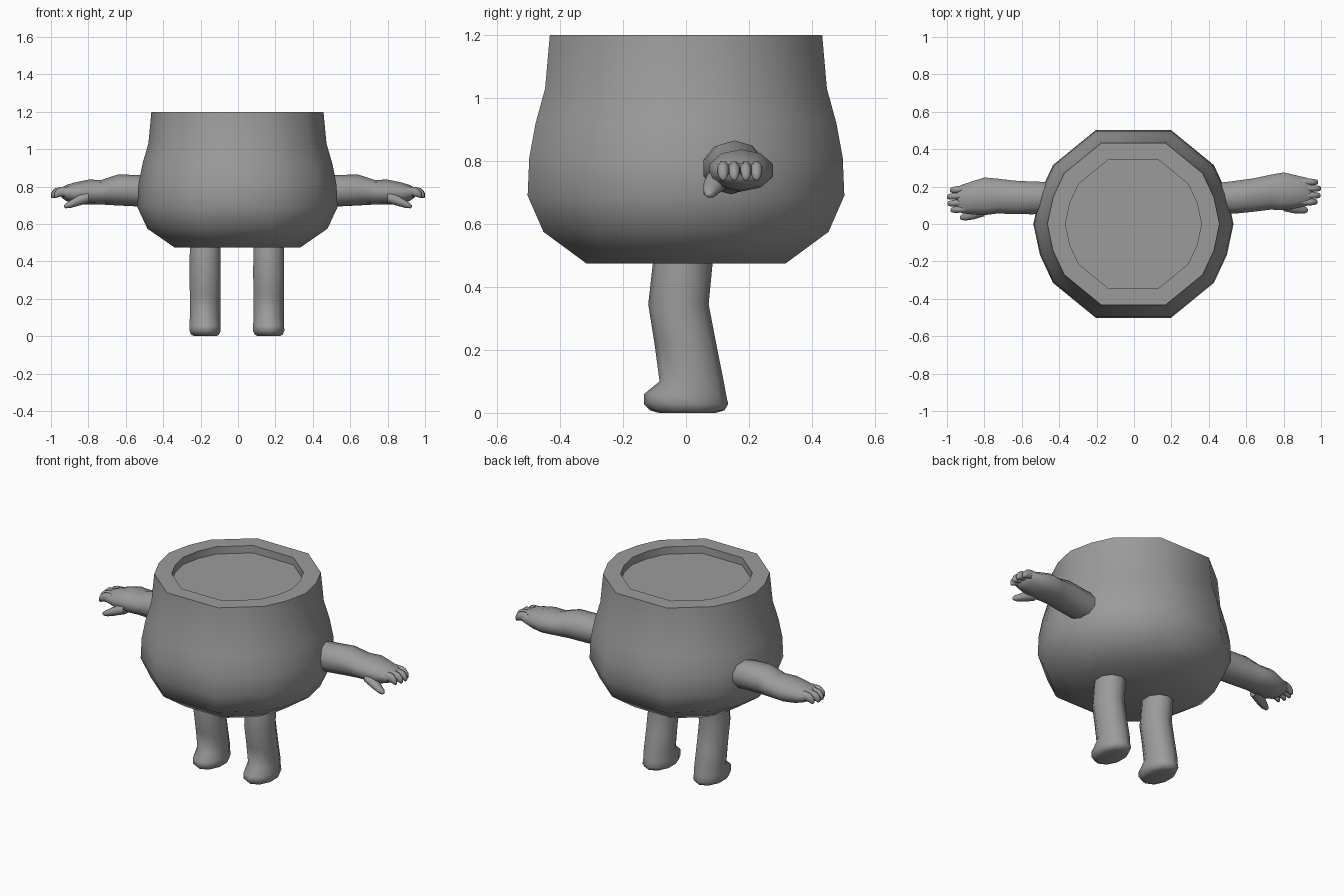
import bpy, bmesh, math

grey = bpy.data.materials.new("plain grey")
grey.diffuse_color = (0.33, 0.33, 0.33, 1)


def loft(bm, rings):
    """Skin a list of equal point rings and cap both ends."""
    loops = [[bm.verts.new(p) for p in ring] for ring in rings]
    n = len(loops[0])
    faces = []
    for a, b in zip(loops, loops[1:]):
        for i in range(n):
            j = (i + 1) % n
            faces.append(bm.faces.new((a[i], a[j], b[j], b[i])))
    faces.append(bm.faces.new(loops[0][::-1]))
    faces.append(bm.faces.new(loops[-1]))
    bmesh.ops.recalc_face_normals(bm, faces=faces)


def finish(bm, name, angle):
    mesh = bpy.data.meshes.new(name)
    bm.to_mesh(mesh)
    bm.free()
    mesh.materials.append(grey)
    ob = bpy.data.objects.new(name, mesh)
    bpy.context.collection.objects.link(ob)
    bpy.ops.object.select_all(action='DESELECT')
    ob.select_set(True)
    bpy.context.view_layer.objects.active = ob
    bpy.ops.object.shade_smooth_by_angle(angle=math.radians(angle))


def circle(n):
    return [(math.cos(2 * math.pi * (i + 0.5) / n),
             math.sin(2 * math.pi * (i + 0.5) / n)) for i in range(n)]


# Round pot body with a shallow recess in the top
quarter = [(0.535, 0), (0.50, 0.165), (0.43, 0.315), (0.20, 0.503)]
half = quarter + [(-x, y) for x, y in quarter[::-1]]
outline = half + [(x, -y) for x, y in half[-2:0:-1]]
profile = [(0.63, 0.475), (0.90, 0.575), (1.0, 0.69), (0.99, 0.81),
           (0.95, 0.92), (0.89, 1.03), (0.86, 1.2), (0.68, 1.2), (0.68, 1.155)]
bm = bmesh.new()
loft(bm, [[(x * s - 0.003, y * s, z) for x, y in outline] for s, z in profile])
finish(bm, "body", 50)

# Legs: z, centre y, half width x, half depth y
leg = [(0.52, -0.005, 0.085, 0.095), (0.46, -0.012, 0.086, 0.095),
       (0.345, -0.024, 0.087, 0.096), (0.22, -0.002, 0.086, 0.098),
       (0.10, 0.018, 0.086, 0.102), (0.06, -0.003, 0.087, 0.130),
       (0.028, 0.0, 0.088, 0.134), (0.008, 0.004, 0.078, 0.118),
       (0.0, 0.004, 0.060, 0.09)]

# Arms and digits: x, centre y, centre z, half depth y, half height z
arm = [(0.42, 0.14, 0.775, 0.080, 0.080), (0.54, 0.143, 0.778, 0.092, 0.084),
       (0.64, 0.155, 0.782, 0.094, 0.083), (0.73, 0.170, 0.770, 0.098, 0.066),
       (0.80, 0.175, 0.770, 0.106, 0.067), (0.87, 0.172, 0.765, 0.092, 0.058),
       (0.92, 0.172, 0.766, 0.080, 0.042), (0.945, 0.172, 0.768, 0.068, 0.025)]
thumb = [(0.80, 0.11, 0.745, 0.045, 0.035), (0.86, 0.088, 0.722, 0.034, 0.029),
         (0.90, 0.078, 0.704, 0.025, 0.021), (0.922, 0.074, 0.697, 0.016, 0.014),
         (0.93, 0.073, 0.695, 0.007, 0.006)]
digits = [thumb]
for y, tip in ((0.118, 0.982), (0.153, 0.997), (0.19, 1.0), (0.224, 0.985)):
    digits.append([(0.90, y, 0.772, 0.021, 0.030),
                   (0.945, y, 0.773, 0.020, 0.027),
                   (tip - 0.022, y, 0.768, 0.018, 0.026),
                   (tip - 0.006, y, 0.757, 0.014, 0.021),
                   (tip, y, 0.752, 0.007, 0.011)])

for side, word in ((1, "right"), (-1, "left")):
    bm = bmesh.new()
    loft(bm, [[(side * 0.17 - 0.006 + c * rx, cy + s * ry, z) for c, s in circle(10)]
              for z, cy, rx, ry in leg])
    finish(bm, word + "_leg", 60)

    # The left arm swings slightly further forward
    swing = 0.0 if side > 0 else -0.09
    bm = bmesh.new()
    for part, n in [(arm, 10)] + [(d, 8) for d in digits]:
        loft(bm, [[(side * x, cy + swing * (x - 0.5) + c * ry, cz + s * rz)
                   for c, s in circle(n)] for x, cy, cz, ry, rz in part])
    finish(bm, word + "_arm", 60)
